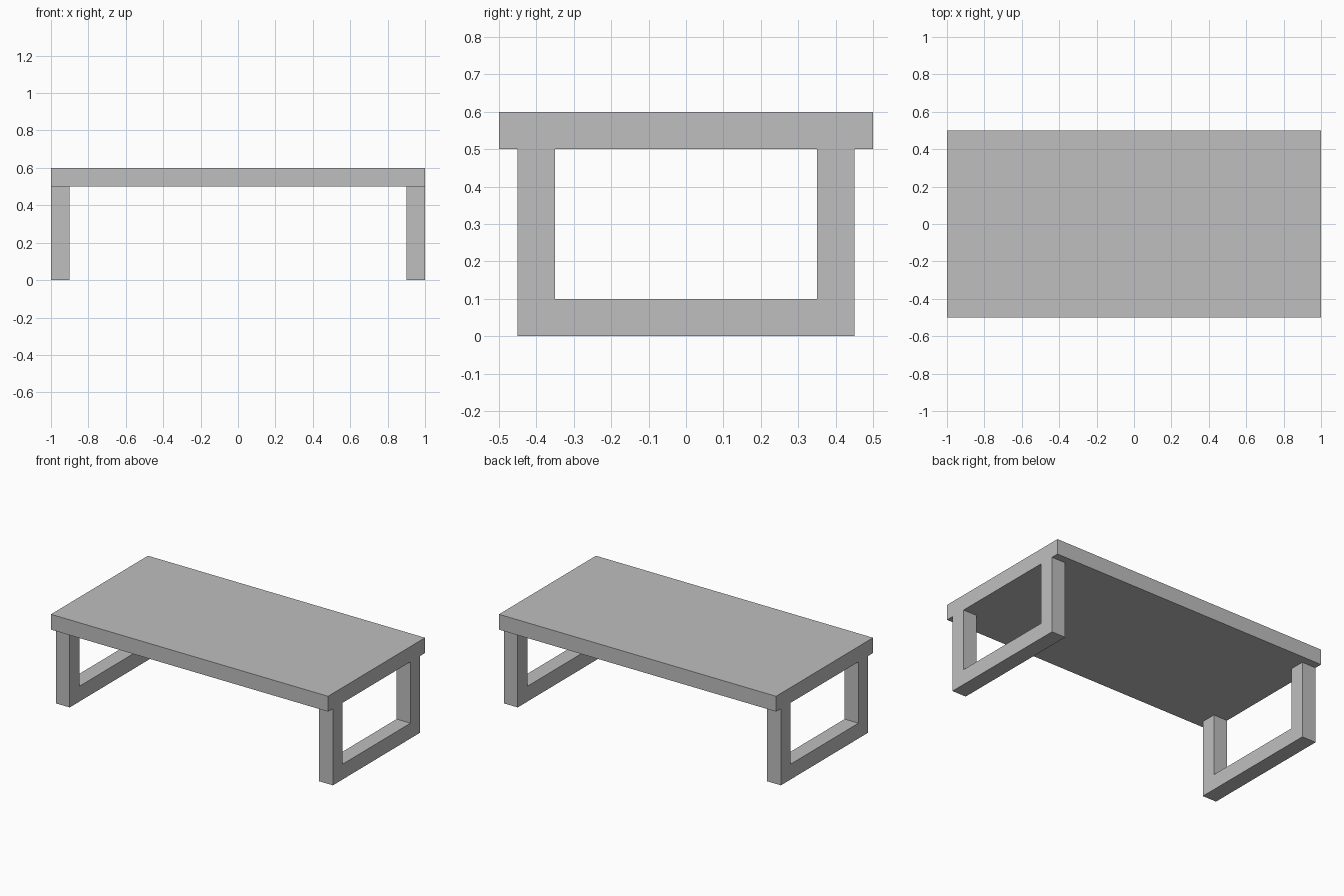
import bpy
import bmesh

# Remove the default object
cube = bpy.data.objects.get("Cube")
if cube:
    bpy.data.objects.remove(cube, do_unlink=True)

LENGTH, DEPTH, HEIGHT = 2.0, 1.0, 0.6
BAR = 0.1           # thickness of top and leg bars
LEG_Y = 0.45        # outer half-depth of each leg frame

# Single flat grey
GREY = (0.52, 0.52, 0.52, 1.0)
grey = bpy.data.materials.new("light_grey")
grey.use_nodes = True
grey.diffuse_color = GREY
grey.node_tree.nodes["Principled BSDF"].inputs["Base Color"].default_value = GREY


def extrude_profile(name, profile, x_start, x_end):
    """Make a solid from a (y, z) outline extruded along x."""
    bm = bmesh.new()
    face = bm.faces.new([bm.verts.new((x_start, y, z)) for y, z in profile])
    result = bmesh.ops.extrude_face_region(bm, geom=[face])
    moved = [v for v in result["geom"] if isinstance(v, bmesh.types.BMVert)]
    bmesh.ops.translate(bm, verts=moved, vec=(x_end - x_start, 0, 0))
    bmesh.ops.recalc_face_normals(bm, faces=bm.faces)
    mesh = bpy.data.meshes.new(name)
    bm.to_mesh(mesh)
    bm.free()
    mesh.materials.append(grey)
    obj = bpy.data.objects.new(name, mesh)
    bpy.context.scene.collection.objects.link(obj)
    return obj


# Table top slab
under = HEIGHT - BAR
half = DEPTH / 2
extrude_profile("table_top",
                [(-half, under), (half, under), (half, HEIGHT), (-half, HEIGHT)],
                -LENGTH / 2, LENGTH / 2)

# U-shaped leg frames: two posts joined by a floor rail
inner = LEG_Y - BAR
u_profile = [(-LEG_Y, 0), (LEG_Y, 0), (LEG_Y, under), (inner, under),
             (inner, BAR), (-inner, BAR), (-inner, under), (-LEG_Y, under)]
for name, side in (("left_leg_frame", 1), ("right_leg_frame", -1)):
    outer_x = side * LENGTH / 2
    extrude_profile(name, u_profile, outer_x, outer_x - side * BAR)
